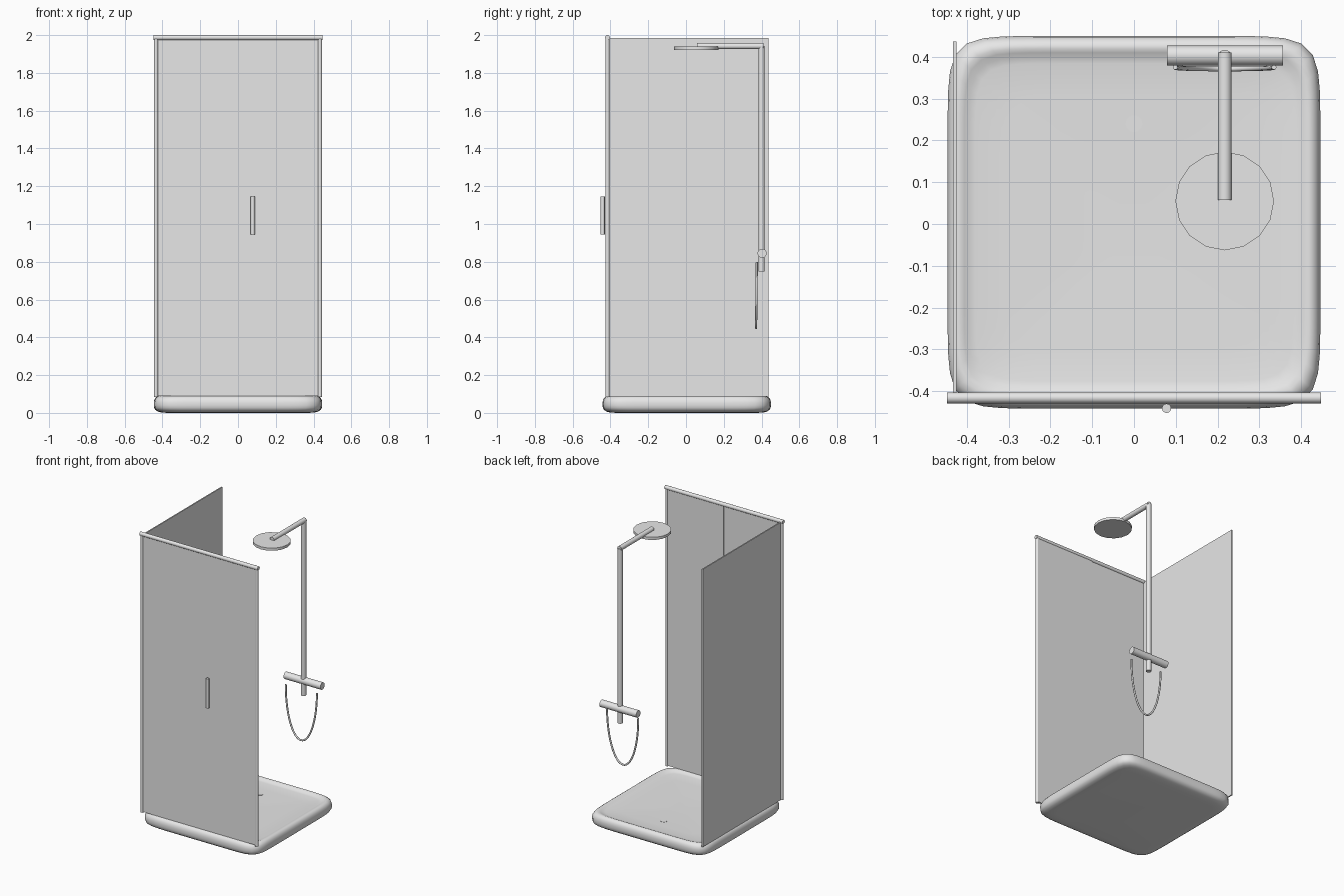
import bpy, bmesh, math
from mathutils import Vector

if "Cube" in bpy.data.objects:
    bpy.data.objects.remove(bpy.data.objects["Cube"])

grey = bpy.data.materials.new("light_grey")
grey.diffuse_color = (0.8, 0.8, 0.8, 1)
grey.use_nodes = True
grey.node_tree.nodes["Principled BSDF"].inputs["Base Color"].default_value = grey.diffuse_color


def finish(name, bm, smooth=True):
    bmesh.ops.recalc_face_normals(bm, faces=bm.faces[:])
    me = bpy.data.meshes.new(name)
    bm.to_mesh(me)
    bm.free()
    me.materials.append(grey)
    ob = bpy.data.objects.new(name, me)
    bpy.context.collection.objects.link(ob)
    if smooth:
        bpy.ops.object.select_all(action='DESELECT')
        ob.select_set(True)
        bpy.context.view_layer.objects.active = ob
        bpy.ops.object.shade_smooth_by_angle(angle=math.radians(40))
    return ob


def box(name, lo, hi):
    bm = bmesh.new()
    bmesh.ops.create_cube(bm, size=1)
    for v in bm.verts:
        v.co = Vector([lo[i] + (v.co[i] + 0.5) * (hi[i] - lo[i]) for i in range(3)])
    return finish(name, bm, False)


def rod(name, a, b, r, sides=24):
    a, b = Vector(a), Vector(b)
    bm = bmesh.new()
    bmesh.ops.create_cone(bm, cap_ends=True, segments=sides, radius1=r, radius2=r,
                          depth=(b - a).length)
    rot = (b - a).to_track_quat('Z', 'Y')
    for v in bm.verts:
        v.co = rot @ v.co + (a + b) / 2
    return finish(name, bm)


# Shower tray: stacked rounded-square rings (half width, height)
profile = [(0.37, 0.0), (0.405, 0.002), (0.425, 0.007), (0.438, 0.016), (0.444, 0.027),
           (0.446, 0.04), (0.446, 0.055), (0.443, 0.07), (0.436, 0.081), (0.426, 0.088),
           (0.416, 0.089), (0.406, 0.085), (0.395, 0.079), (0.38, 0.076), (0.3, 0.074),
           (0.15, 0.071)]
N = 96
bm = bmesh.new()
rings = []
for half, z in profile:
    ring = []
    for i in range(N):
        t = 2 * math.pi * (i + 0.5) / N
        c, s = math.cos(t), math.sin(t)
        k = half / (abs(c) ** 10 + abs(s) ** 10) ** 0.1
        ring.append(bm.verts.new((k * c, 0.004 + k * s, z)))
    rings.append(ring)
for r0, r1 in zip(rings, rings[1:]):
    for i in range(N):
        j = (i + 1) % N
        bm.faces.new((r0[i], r0[j], r1[j], r1[i]))
bm.faces.new(rings[0])
centre = bm.verts.new((0, 0.004, 0.069))
for i in range(N):
    bm.faces.new((rings[-1][i], rings[-1][(i + 1) % N], centre))
finish("shower_tray", bm)

# Drain, almost flush with the tray floor
rod("drain", (0, 0.24, 0.05), (0, 0.24, 0.0745), 0.02)

# Glass: side panel, fixed front half and thicker door
box("side_glass", (-0.433, -0.41, 0.085), (-0.425, 0.437, 1.985))
box("fixed_front_glass", (-0.43, -0.42, 0.09), (0.0, -0.412, 1.985))
box("door_glass", (0.0, -0.42, 0.09), (0.43, -0.408, 1.985))

# Frame: two posts and the top rail
for side, x in (("left", -0.434), ("right", 0.434)):
    rod(side + "_post", (x, -0.416, 0.085), (x, -0.416, 1.987), 0.011)
rod("top_rail", (-0.447, -0.416, 1.987), (0.447, -0.416, 1.987), 0.013)

# Door handle
rod("door_handle", (0.078, -0.441, 0.945), (0.078, -0.441, 1.145), 0.011)

# Shower column, arm, rain head and mixer bar
rod("column", (0.217, 0.4, 0.748), (0.217, 0.4, 1.942), 0.0165)
rod("arm", (0.217, 0.057, 1.942), (0.217, 0.41, 1.942), 0.0165)
rod("rain_head", (0.217, 0.055, 1.921), (0.217, 0.055, 1.939), 0.118, 16)
rod("mixer_bar", (0.079, 0.403, 0.845), (0.357, 0.403, 0.845), 0.024)

# Hose: half-ellipse loop swept with a round section
bm = bmesh.new()
rings = []
for i in range(33):
    t = math.pi * i / 32
    p = Vector((0.217 - 0.118 * math.cos(t), 0.375 - 0.004 * math.sin(t),
                0.80 - 0.35 * math.sin(t)))
    out = Vector((-0.35 * math.cos(t), 0, -0.118 * math.sin(t))).normalized()
    rings.append([bm.verts.new(p + 0.006 * (math.cos(a) * out + math.sin(a) * Vector((0, 1, 0))))
                  for a in [2 * math.pi * k / 10 for k in range(10)]])
for r0, r1 in zip(rings, rings[1:]):
    for k in range(10):
        m = (k + 1) % 10
        bm.faces.new((r0[k], r0[m], r1[m], r1[k]))
bm.faces.new(rings[0])
bm.faces.new(rings[-1])
finish("hose", bm)
